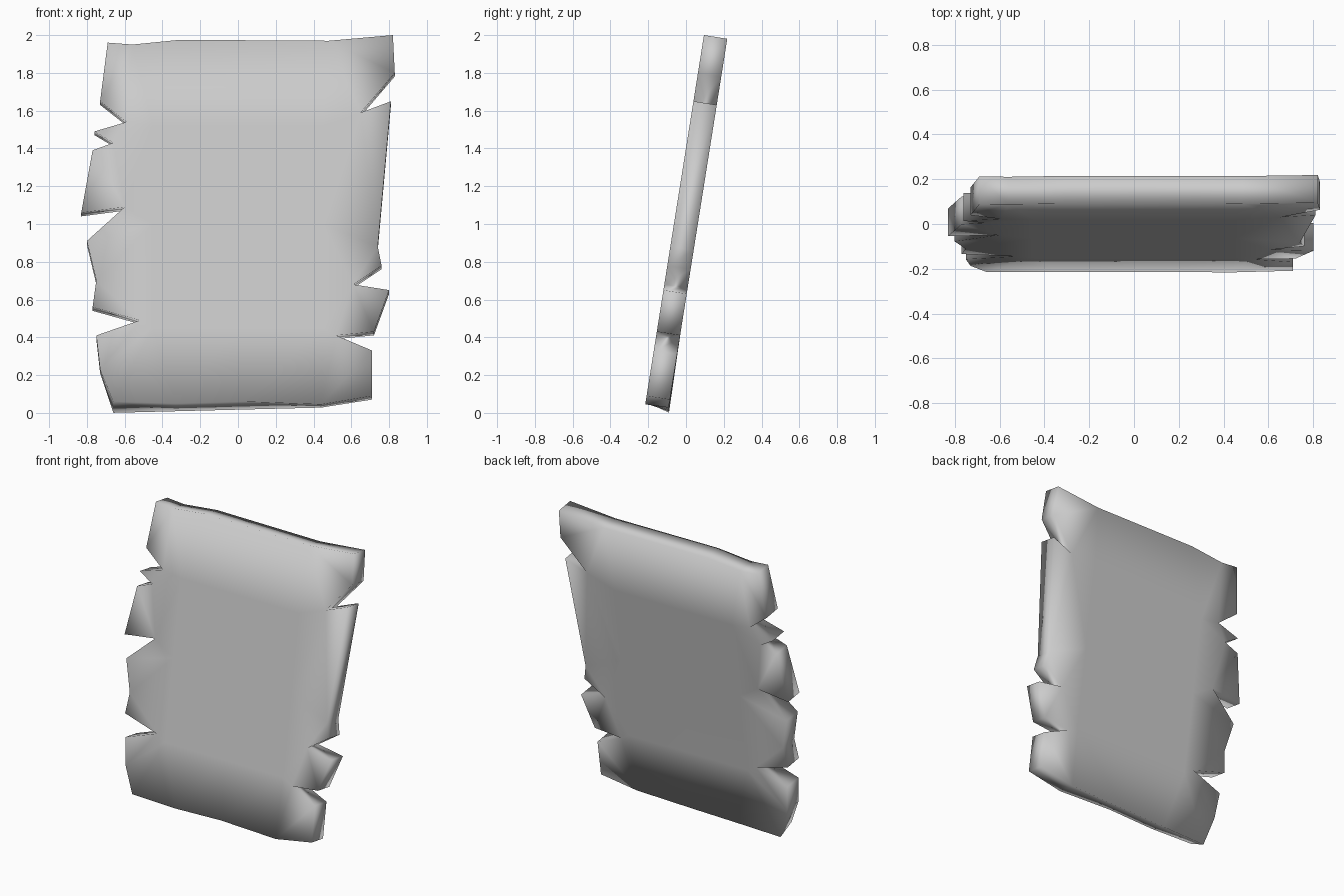
import bpy
import bmesh
from mathutils import Vector
from mathutils.geometry import delaunay_2d_cdt

cube = bpy.data.objects.get("Cube")
if cube:
    bpy.data.objects.remove(cube, do_unlink=True)

SLOPE = 0.159
THICKNESS = 0.125
back_dir = Vector((0, 1, -SLOPE)).normalized()

# Torn outline of the sheet as (x, height): top edge, then clockwise
top_edge = [(-.69, 1.96), (-.56, 1.95), (-.31, 1.975), (.48, 1.97), (.82, 2)]
left_tears = [(.83, 1.8), (.65, 1.59), (.81, 1.65), (.74, .88), (.76, .78),
              (.61, .68), (.8, .65), (.72, .43), (.52, .41), (.71, .33)]
bottom_edge = [(.71, .09), (.44, .045), (.02, .06), (-.33, .05), (-.66, .06)]
right_tears = [(-.73, .23), (-.75, .41), (-.52, .49), (-.77, .56), (-.75, .7),
               (-.8, .91), (-.6, 1.09), (-.83, 1.06), (-.77, 1.39),
               (-.66, 1.43), (-.76, 1.49), (-.59, 1.54), (-.73, 1.65)]
outline = top_edge + left_tears + bottom_edge + right_tears

# Flat middle of the sheet
middle = [(x, z) for x in (-.45, 0, .45) for z in (.45, 1, 1.52)]
points = [Vector(p) for p in outline + middle]
flat, _, faces, *_ = delaunay_2d_cdt(points, [], [list(range(len(outline)))], 1, 1e-5)

# Leaning front face, thickened backwards
bm = bmesh.new()
verts = [bm.verts.new((p.x, -.215 + SLOPE * (p.y - .05), p.y)) for p in flat]
for f in faces:
    bm.faces.new([verts[i] for i in f])
result = bmesh.ops.extrude_face_region(bm, geom=bm.faces[:], use_keep_orig=True)
for v in result["geom"]:
    if isinstance(v, bmesh.types.BMVert):
        v.co += back_dir * THICKNESS
        # The back of the bottom edge sags towards the right corner
        if v.co.z < .1 and v.co.x < .5:
            v.co.z = .017 + .025 * v.co.x
bmesh.ops.recalc_face_normals(bm, faces=bm.faces[:])
for f in bm.faces:
    f.smooth = True

mesh = bpy.data.meshes.new("torn_sheet")
bm.to_mesh(mesh)
bm.free()
sheet = bpy.data.objects.new("torn_sheet", mesh)
bpy.context.collection.objects.link(sheet)

# Plain grey surface
grey = bpy.data.materials.new("light_grey")
grey.use_nodes = True
colour = (.6, .6, .6, 1)
grey.diffuse_color = colour
grey.node_tree.nodes["Principled BSDF"].inputs["Base Color"].default_value = colour
mesh.materials.append(grey)
